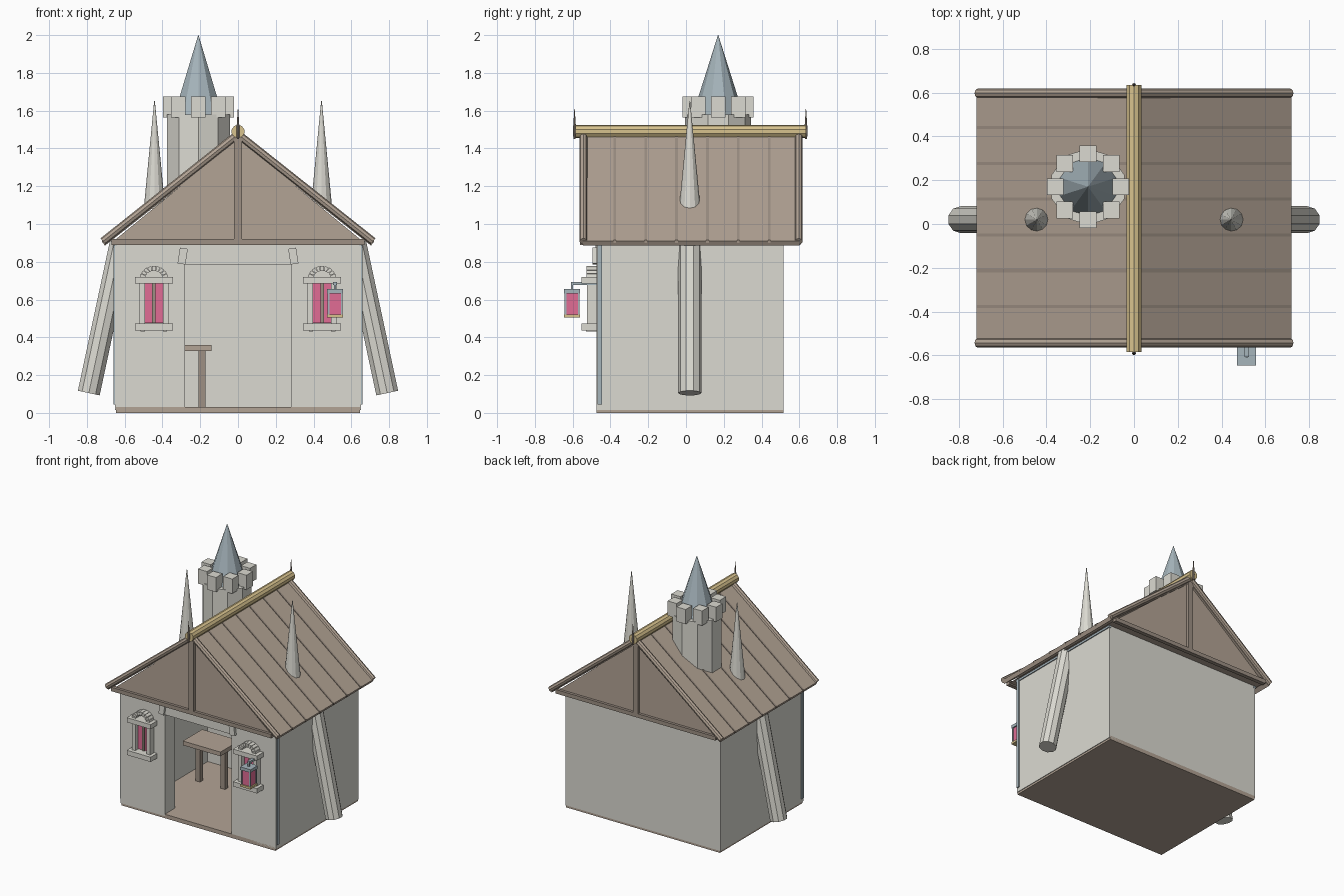
import bpy, bmesh
from math import pi, cos, sin, atan2, hypot
from mathutils import Vector

if "Cube" in bpy.data.objects:
    bpy.data.objects.remove(bpy.data.objects["Cube"])


def mat(name, r, g, b):
    m = bpy.data.materials.new(name)
    m.diffuse_color = (r, g, b, 1)
    m.use_nodes = True
    m.node_tree.nodes["Principled BSDF"].inputs["Base Color"].default_value = m.diffuse_color
    return m


STONE = mat("stone", .71, .70, .64)
WOOD = mat("wood", .45, .37, .30)
DARK = mat("dark_wood", .34, .28, .23)
SLATE = mat("slate", .38, .46, .50)
GOLD = mat("gold", .68, .54, .27)
GLASS = mat("crimson_glass", .75, .15, .30)


def finish(name, bm, m):
    bmesh.ops.recalc_face_normals(bm, faces=bm.faces)
    me = bpy.data.meshes.new(name)
    bm.to_mesh(me)
    bm.free()
    ob = bpy.data.objects.new(name, me)
    bpy.context.collection.objects.link(ob)
    me.materials.append(m)
    return ob


def box(name, x, y, z, m):
    """Box from (min, max) pairs."""
    bm = bmesh.new()
    bmesh.ops.create_cube(bm, size=1)
    for v in bm.verts:
        v.co = [(a + b) / 2 + c * (b - a) for (a, b), c in zip((x, y, z), v.co)]
    return finish(name, bm, m)


def rod(name, p, q, r1, r2, m, sides=10):
    """Tapered prism from p to q, flat face to the front."""
    p, q = Vector(p), Vector(q)
    bm = bmesh.new()
    bmesh.ops.create_cone(bm, cap_ends=True, segments=sides, radius1=r1,
                          radius2=r2, depth=(q - p).length)
    ob = finish(name, bm, m)
    ob.location = (p + q) / 2
    ob.rotation_mode = 'QUATERNION'
    ob.rotation_quaternion = Vector((0, 0, 1)).rotation_difference(q - p)
    return ob


def prism(name, pts, axis, lo, hi, m):
    """Extrude a 2D outline along y (points are x,z) or z (points are x,y)."""
    bm = bmesh.new()
    at = (lambda p, d: (p[0], d, p[1])) if axis == 'y' else (lambda p, d: (p[0], p[1], d))
    f = bm.faces.new([bm.verts.new(at(p, lo)) for p in pts])
    r = bmesh.ops.extrude_face_region(bm, geom=[f])
    d = Vector(at((0, 0), hi - lo))
    bmesh.ops.translate(bm, vec=d, verts=[v for v in r["geom"] if isinstance(v, bmesh.types.BMVert)])
    return finish(name, bm, m)


# Floor and hollow walls with the front doorway
box("floor", (-.645, .645), (-.475, .515), (0, .03), WOOD)
prism("walls", [(-.28, -.475), (-.65, -.475), (-.65, .515), (.65, .515), (.65, -.475), (.28, -.475),
                (.28, -.355), (.53, -.355), (.53, .395), (-.53, .395), (-.53, -.355), (-.28, -.355)],
      'z', .015, .9, STONE)
box("door_lintel", (-.28, .28), (-.478, -.355), (.785, .9), STONE)

# Roof: attic prism, slopes, plank seams
RIDGE, EAVE = 1.475, .91
prism("attic", [(-.67, .9), (.67, .9), (0, 1.45)], 'y', -.54, .585, WOOD)
slope = atan2(RIDGE - EAVE, .72)
run = hypot(RIDGE - EAVE, .72)
for s in (-1, 1):
    prism("roof_slope", [(0, RIDGE), (s * .72, EAVE), (s * .705, EAVE - .025), (0, RIDGE - .035)],
          'y', -.545, .6, WOOD)
    for i in range(6):
        y = -.377 + .1635 * i
        prism("roof_seam", [(0, RIDGE + .005), (s * .72, EAVE + .005), (s * .72, EAVE - .01), (0, RIDGE - .02)],
              'y', y - .007, y + .007, DARK)
    for y in (-.543, .597):
        rod("barge_board", (s * .715, y, EAVE - .002), (0, y, RIDGE), .021, .021, WOOD, 8)
    # Slate trim along wall tops and front corners
    box("wall_top_trim", sorted((s * .64, s * .657)), (-.477, .517), (.885, .9), SLATE)
    box("corner_trim", sorted((s * .645, s * .66)), (-.468, -.445), (.045, .9), SLATE)
    # Leaning buttress and roof spire
    rod("buttress", (s * .79, .02, .105), (s * .62, .02, .9), .062, .062, STONE)
    rod("spire", (s * .442, .02, 1.08), (s * .442, .02, 1.65), .057, .002, STONE, 12)
    # Tilted corbel at the doorway
    c = box("door_corbel", (-.021, .021), (-.02, .02), (-.042, .042), STONE)
    c.location, c.rotation_euler = (s * .293, -.475, .83), (0, s * -.15, 0)
for y in (-.545, .59):
    box("tie_beam", (-.67, .67), (y - .015, y + .015), (.89, .92), DARK)
    box("king_post", (-.021, .021), (y - .015, y + .015), (.92, 1.45), DARK)

# Golden ridge beam with finials
rod("ridge_beam", (0, -.585, 1.49), (0, .635, 1.49), .035, .035, GOLD, 10)
for y in (-.59, .635):
    rod("finial", (0, y, 1.45), (0, y, 1.49), .006, .009, DARK, 8)
    rod("finial_tip", (0, y, 1.49), (0, y, 1.61), .009, .001, DARK, 8)

# Round tower with battlements and slate cone
TX, TY = -.21, .17
rod("tower", (TX, TY, 1.0), (TX, TY, 1.58), .175, .175, STONE)
rod("tower_cone", (TX, TY, 1.57), (TX, TY, 2.0), .137, .001, SLATE)
for i in range(8):
    x, y = TX + .15 * cos(i * pi / 4), TY + .15 * sin(i * pi / 4)
    box("merlon", (x - .038, x + .038), (y - .038, y + .038), (1.565, 1.676), STONE)

# Arched windows
for cx in (-.445, .445):
    box("window_glass", (cx - .05, cx + .05), (-.49, -.47), (.475, .69), GLASS)
    box("window_mullion", (cx - .009, cx + .009), (-.5, -.47), (.475, .69), DARK)
    for z0, z1 in ((.437, .473), (.685, .72)):
        box("window_ledge", (cx - .1, cx + .1), (-.552, -.47), (z0, z1), STONE)
    for s in (-1, 1):
        box("window_jamb", sorted((cx + s * .048, cx + s * .076)), (-.525, -.47), (.473, .685), STONE)
        box("ledge_block", sorted((cx + s * .048, cx + s * .07)), (-.53, -.47), (.43, .437), STONE)
    for i in range(9):
        a, b = pi * (i + .06) / 9, pi * (i + .94) / 9
        prism("arch_stone", [(cx + r * cos(t), .715 + r * .85 * sin(t)) for r, t in
                             ((.044, a), (.074, a), (.074, b), (.044, b))], 'y', -.528, -.47, STONE)

# Hanging lantern on a bracket
LX, LY = .514, -.603
box("lantern_arm", (LX - .01, LX + .01), (LY - .005, -.47), (.678, .694), SLATE)
box("lantern_hanger", (LX - .006, LX + .006), (LY - .006, LY + .006), (.645, .68), SLATE)
box("lantern_cap", (LX - .043, LX + .043), (LY - .043, LY + .043), (.632, .655), SLATE)
box("lantern_glass", (LX - .033, LX + .033), (LY - .033, LY + .033), (.522, .632), GLASS)
box("lantern_base", (LX - .043, LX + .043), (LY - .043, LY + .043), (.506, .522), GOLD)
for sx in (-1, 1):
    for sy in (-1, 1):
        x, y = LX + sx * .035, LY + sy * .035
        box("lantern_post", (x - .005, x + .005), (y - .005, y + .005), (.522, .632), SLATE)

# Table inside
box("table_top", (-.455, -.14), (-.01, .22), (.328, .36), WOOD)
for x in (-.4, -.19):
    box("table_leg", (x - .018, x + .018), (.09, .126), (.03, .328), DARK)
